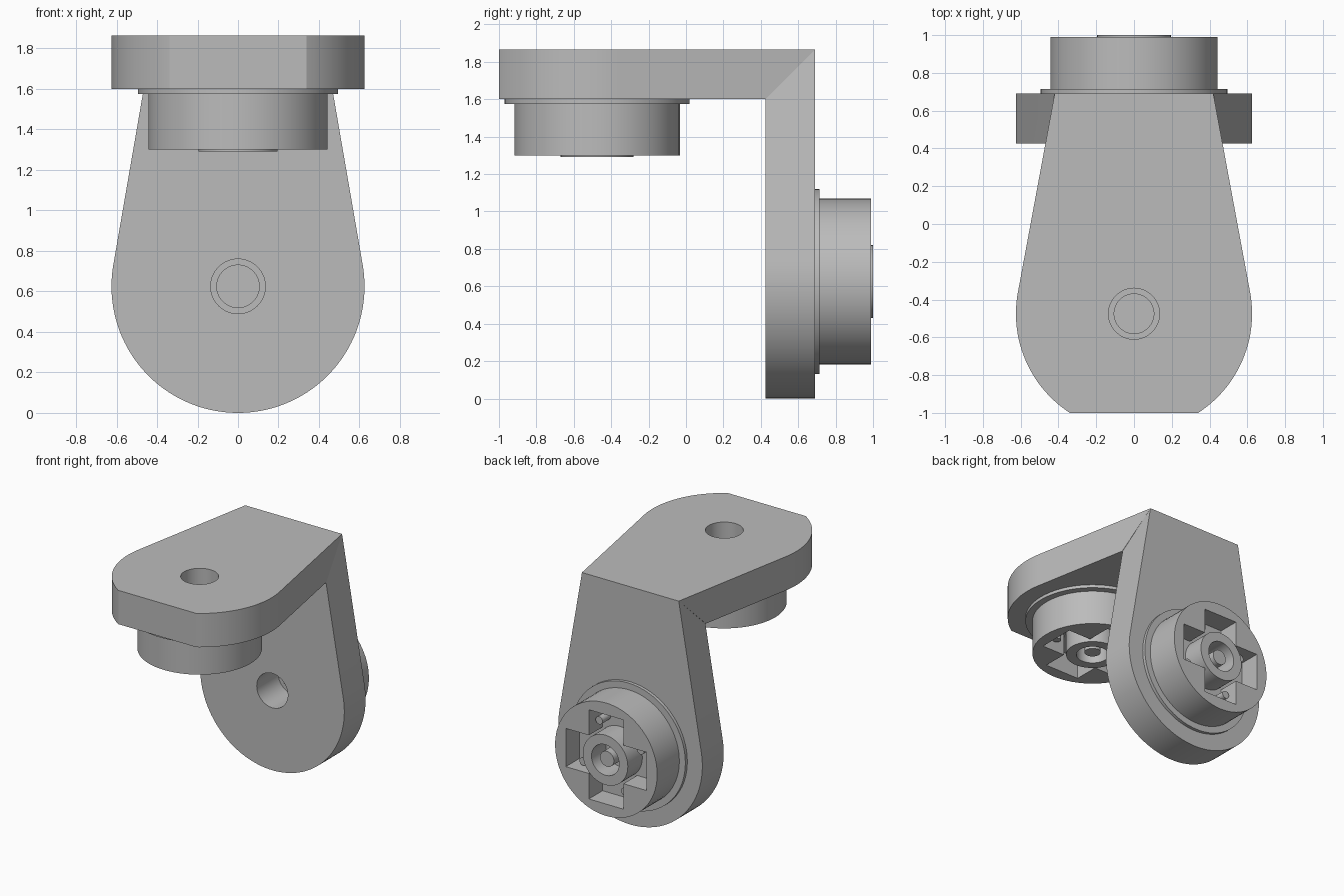
import bpy, bmesh, math
from mathutils import Matrix, Vector

if "Cube" in bpy.data.objects:
    bpy.data.objects.remove(bpy.data.objects["Cube"], do_unlink=True)

grey = bpy.data.materials.new("plain grey")
grey.use_nodes = True
grey.diffuse_color = (0.5, 0.5, 0.5, 1)
grey.node_tree.nodes["Principled BSDF"].inputs["Base Color"].default_value = (0.5, 0.5, 0.5, 1)

SEGS = 72
R = 0.625          # rounded end radius
TIP = 0.42         # half width at the mitred corner


def finish(bm, name, frame):
    """Turn a bmesh into an object placed in the given joint frame."""
    bmesh.ops.recalc_face_normals(bm, faces=bm.faces)
    mesh = bpy.data.meshes.new(name)
    bm.to_mesh(mesh)
    bm.free()
    mesh.materials.append(grey)
    ob = bpy.data.objects.new(name, mesh)
    bpy.context.collection.objects.link(ob)
    ob.matrix_world = frame
    return ob


def smooth(ob):
    bpy.ops.object.select_all(action="DESELECT")
    bpy.context.view_layer.objects.active = ob
    ob.select_set(True)
    bpy.ops.object.shade_smooth_by_angle(angle=math.radians(30))


def loft(bottom, top, z0, z1):
    """Closed prism between two outlines with equal point counts."""
    bm = bmesh.new()
    a = [bm.verts.new((x, y, z0)) for x, y in bottom]
    b = [bm.verts.new((x, y, z1)) for x, y in top]
    bm.faces.new(a)
    bm.faces.new(b)
    for i in range(len(a)):
        j = (i + 1) % len(a)
        bm.faces.new((a[i], a[j], b[j], b[i]))
    return bm


def lathe(profile):
    """Spin a radius/height profile around the joint axis."""
    bm = bmesh.new()
    verts = [bm.verts.new((r, 0, z)) for r, z in profile]
    edges = [bm.edges.new(p) for p in zip(verts, verts[1:])]
    bmesh.ops.spin(bm, geom=verts + edges, cent=(0, 0, 0), axis=(0, 0, 1),
                   angle=math.tau, steps=SEGS)
    bmesh.ops.remove_doubles(bm, verts=bm.verts, dist=1e-5)
    return bm


def cut(ob, bm, frame):
    """Subtract a helper solid and apply the result."""
    cutter = finish(bm, ob.name + "_cutter", frame)
    cutter.hide_render = True
    mod = ob.modifiers.new("cut", "BOOLEAN")
    mod.operation, mod.solver, mod.object = "DIFFERENCE", "EXACT", cutter
    bpy.context.view_layer.update()
    bpy.context.view_layer.objects.active = ob
    bpy.ops.object.modifier_apply(modifier=mod.name)
    bpy.data.objects.remove(cutter, do_unlink=True)


def arm_outline(length, corner, flat):
    """Teardrop: round end, tangent sides, straight mitred end at 'length'."""
    a = math.atan2(corner, TIP) - math.acos(R / math.hypot(TIP, corner))
    half = TIP + (corner - length) * math.tan(a)
    low = -math.asin(min(1, flat / R))
    right = [(half, length)]
    for i in range(SEGS // 2 + 1):
        t = a + (low - a) * i / (SEGS // 2)
        right.append((R * math.cos(t), R * math.sin(t)))
    if flat >= R:
        left = [(-x, v) for x, v in reversed(right[:-1])]
    else:
        left = [(-x, v) for x, v in reversed(right)]
    return [(x, -v) for x, v in right + left]


def disc(r, z0, z1):
    return lathe([(0, z0), (r, z0), (r, z1), (0, z1)])


def joint(prefix, frame, thick, near, far, flat):
    corner = max(near, far)
    # Plate with its screw hole
    plate = finish(loft(arm_outline(far, corner, flat), arm_outline(near, corner, flat),
                        -thick, 0), prefix + "_arm", frame)
    cut(plate, disc(0.135, -thick - 0.1, 0.1), frame)

    # Hub drum with a flange, a cross pocket and a blind bore from behind
    hub = finish(lathe([(0, 0), (0.495, 0), (0.495, 0.025), (0.443, 0.025),
                        (0.443, 0.3), (0, 0.3)]), prefix + "_hub", frame)
    w, e = 0.15, 0.35
    cross = []
    for k in range(4):
        c, s = round(math.cos(k * math.pi / 2)), round(math.sin(k * math.pi / 2))
        cross += [(c * x - s * y, s * x + c * y) for x, y in ((e, -w), (e, w), (w, w))]
    cut(hub, loft(cross, cross, 0.13, 0.4), frame)
    cut(hub, disc(0.105, -0.1, 0.05), frame)

    # Central collar and pin
    collar = finish(lathe([(0.12, 0.12), (0.195, 0.12), (0.195, 0.31), (0.12, 0.31),
                           (0.12, 0.12)]), prefix + "_collar", frame)
    pin = finish(disc(0.06, 0.12, 0.29), prefix + "_pin", frame)
    parts = [plate, hub, collar, pin]

    # Small pegs in the pockets
    for i, (x, y) in enumerate(((-0.11, 0.25), (0.11, -0.25), (0.25, 0.11), (-0.25, -0.11))):
        parts.append(finish(disc(0.03, 0.12, 0.23), f"{prefix}_peg_{i + 1}",
                            frame @ Matrix.Translation((x, y, 0))))
    for ob in parts:
        smooth(ob)


# Upright arm with its hub facing back, level arm with its hub facing down
upright = Matrix.Translation((0, 0.69, 0.625)) @ Matrix.Rotation(-math.pi / 2, 4, "X")
level = Matrix.Translation((0, -0.475, 1.6)) @ Matrix.Rotation(math.pi, 4, "X")
joint("upright", upright, 0.265, 1.24, 0.975, R)
joint("level", level, 0.265, 0.9, 1.165, 0.525)
